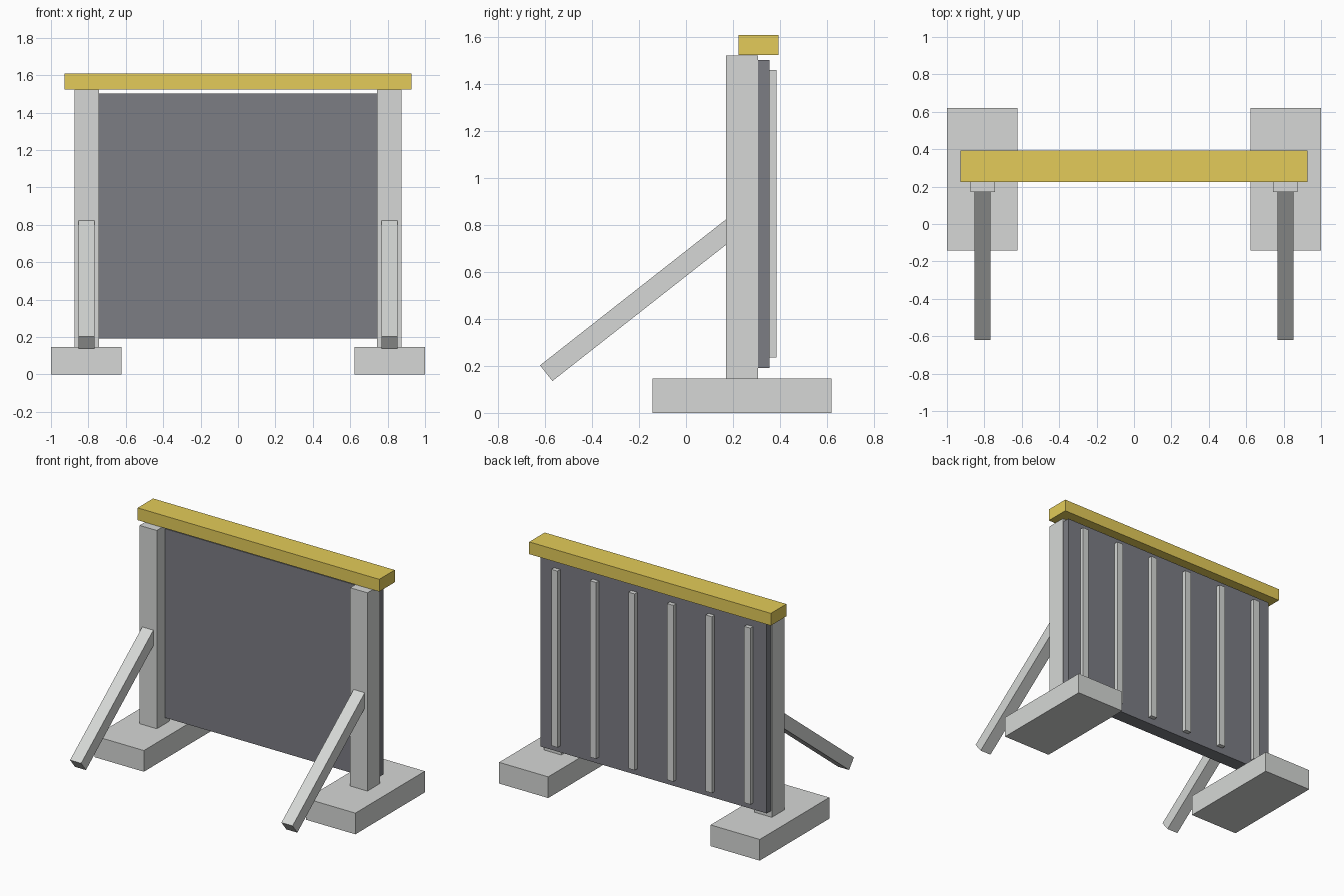
import bpy
from math import atan2, cos, sin
from mathutils import Vector

cube = bpy.data.objects.get("Cube")
if cube:
    bpy.data.objects.remove(cube, do_unlink=True)


def make_material(name, rgb):
    mat = bpy.data.materials.new(name)
    mat.use_nodes = True
    color = (*rgb, 1.0)
    mat.diffuse_color = color
    mat.node_tree.nodes["Principled BSDF"].inputs["Base Color"].default_value = color
    return mat


concrete = make_material("light grey", (0.67, 0.685, 0.67))
sheet = make_material("dark grey", (0.20, 0.205, 0.23))
paint = make_material("yellow", (0.77, 0.60, 0.10))


def box(name, x, y, z, mat):
    """Box spanning the given (low, high) range on each axis."""
    spans = (x, y, z)
    center = [(lo + hi) / 2 for lo, hi in spans]
    bpy.ops.mesh.primitive_cube_add(size=1, location=center)
    obj = bpy.context.object
    obj.name = name
    obj.scale = [hi - lo for lo, hi in spans]
    bpy.ops.object.transform_apply(location=False, rotation=False, scale=True)
    obj.data.materials.append(mat)
    return obj


# Feet, posts and slanted braces on both sides
brace_angle = atan2(0.62, 0.79)
brace_length = 1.05
brace_dir = Vector((0, cos(brace_angle), sin(brace_angle)))
brace_foot = Vector((0, -0.595, 0.169))

for side, sign in (("left", 1), ("right", -1)):
    def span(lo, hi):
        return tuple(sorted((sign * lo, sign * hi)))

    box(side + "_foot", span(0.623, 1.0), (-0.142, 0.62), (0, 0.147), concrete)
    box(side + "_post", span(0.742, 0.874), (0.17, 0.307), (0.147, 1.522), concrete)

    half = brace_length / 2
    brace = box(side + "_brace", (-0.0425, 0.0425), (-half, half), (-0.0425, 0.0425), concrete)
    brace.location = brace_foot + brace_dir * half
    brace.location.x = sign * 0.811
    brace.rotation_euler.x = brace_angle

# Thick panel let into the back of the posts, with a cap beam on top
box("panel", (-0.868, 0.868), (0.257, 0.355), (0.191, 1.502), sheet)
box("cap_beam", (-0.927, 0.927), (0.224, 0.394), (1.524, 1.609), paint)

# Evenly spaced ribs on the back of the panel
for i in range(6):
    x = (i - 2.5) * 0.296
    box(f"rib_{i + 1}", (x - 0.024, x + 0.024), (0.355, 0.385), (0.236, 1.459), concrete)
